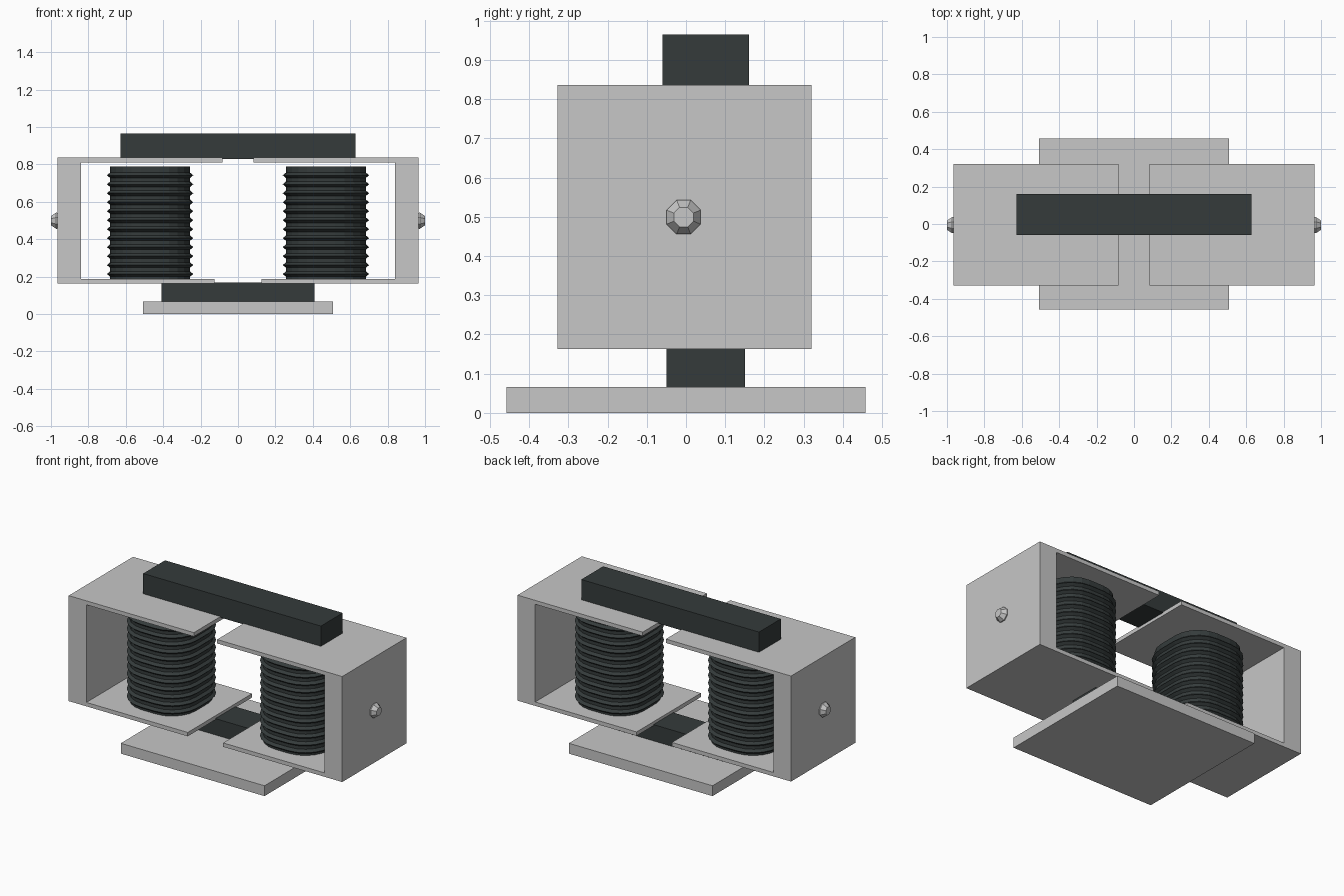
import bpy, bmesh, math

if "Cube" in bpy.data.objects:
    bpy.data.objects.remove(bpy.data.objects["Cube"])


def material(name, rgb):
    m = bpy.data.materials.new(name)
    m.diffuse_color = (*rgb, 1)
    m.use_nodes = True
    m.node_tree.nodes["Principled BSDF"].inputs["Base Color"].default_value = m.diffuse_color
    return m


GREY = material("light grey", (0.57, 0.57, 0.57))
DARK = material("dark slate", (0.035, 0.044, 0.044))


def loft(name, rings, mat):
    """Join equal-length point loops with side faces and cap both ends."""
    bm = bmesh.new()
    loops = [[bm.verts.new(p) for p in r] for r in rings]
    for a, b in zip(loops, loops[1:]):
        for i in range(len(a)):
            j = (i + 1) % len(a)
            bm.faces.new((a[i], a[j], b[j], b[i]))
    bm.faces.new(loops[0][::-1])
    bm.faces.new(loops[-1])
    bmesh.ops.recalc_face_normals(bm, faces=bm.faces[:])
    me = bpy.data.meshes.new(name)
    bm.to_mesh(me)
    bm.free()
    me.materials.append(mat)
    ob = bpy.data.objects.new(name, me)
    bpy.context.collection.objects.link(ob)
    return ob


def box(name, x0, x1, y0, y1, z0, z1, mat):
    return loft(name, [[(x0, y0, z), (x1, y0, z), (x1, y1, z), (x0, y1, z)] for z in (z0, z1)], mat)


def rounded_outline(hx, hy, r, steps=5):
    pts = []
    for q, (sx, sy) in enumerate(((1, 1), (-1, 1), (-1, -1), (1, -1))):
        for k in range(steps + 1):
            a = math.radians(90 * (q + k / steps))
            pts.append((sx * (hx - r) + r * math.cos(a), sy * (hy - r) + r * math.sin(a)))
    return pts


# Base plate and the two crossbars
box("base_plate", -0.507, 0.507, -0.457, 0.457, 0, 0.066, GREY)
box("lower_bar", -0.41, 0.41, -0.05, 0.15, 0.06, 0.17, DARK)
box("upper_bar", -0.627, 0.627, -0.06, 0.16, 0.83, 0.965, DARK)

# C-shaped bracket profile in x and z
PROFILE = [(0.125, 0.163), (0.965, 0.163), (0.965, 0.836), (0.082, 0.836),
           (0.082, 0.811), (0.84, 0.811), (0.84, 0.188), (0.125, 0.188)]

for side, s in (("left", -1), ("right", 1)):
    loft(side + "_bracket", [[(s * x, y, z) for x, z in PROFILE] for y in (-0.328, 0.32)], GREY)

    # Wound coil: rounded core with sharp ridges
    levels = [(0.183, 0.0)]
    for k in range(12):
        z = 0.214 + 0.048 * k
        levels += [(z - 0.014, 0.0), (z, 0.017), (z + 0.014, 0.0)]
    levels.append((0.79, 0.0))
    loft(side + "_coil",
         [[(s * 0.47 + x, y, z) for x, y in rounded_outline(0.214 + d, 0.228 + d, 0.165 + d)]
          for z, d in levels], DARK)

    # Faceted screw head on the outer wall
    loft(side + "_screw",
         [[(s * x, -0.006 + r * math.cos(a), 0.499 + r * math.sin(a))
           for a in [math.tau * (i + 0.5) / 8 for i in range(8)]]
          for x, r in ((0.95, 0.043), (0.972, 0.047), (1.0, 0.027))], GREY)
